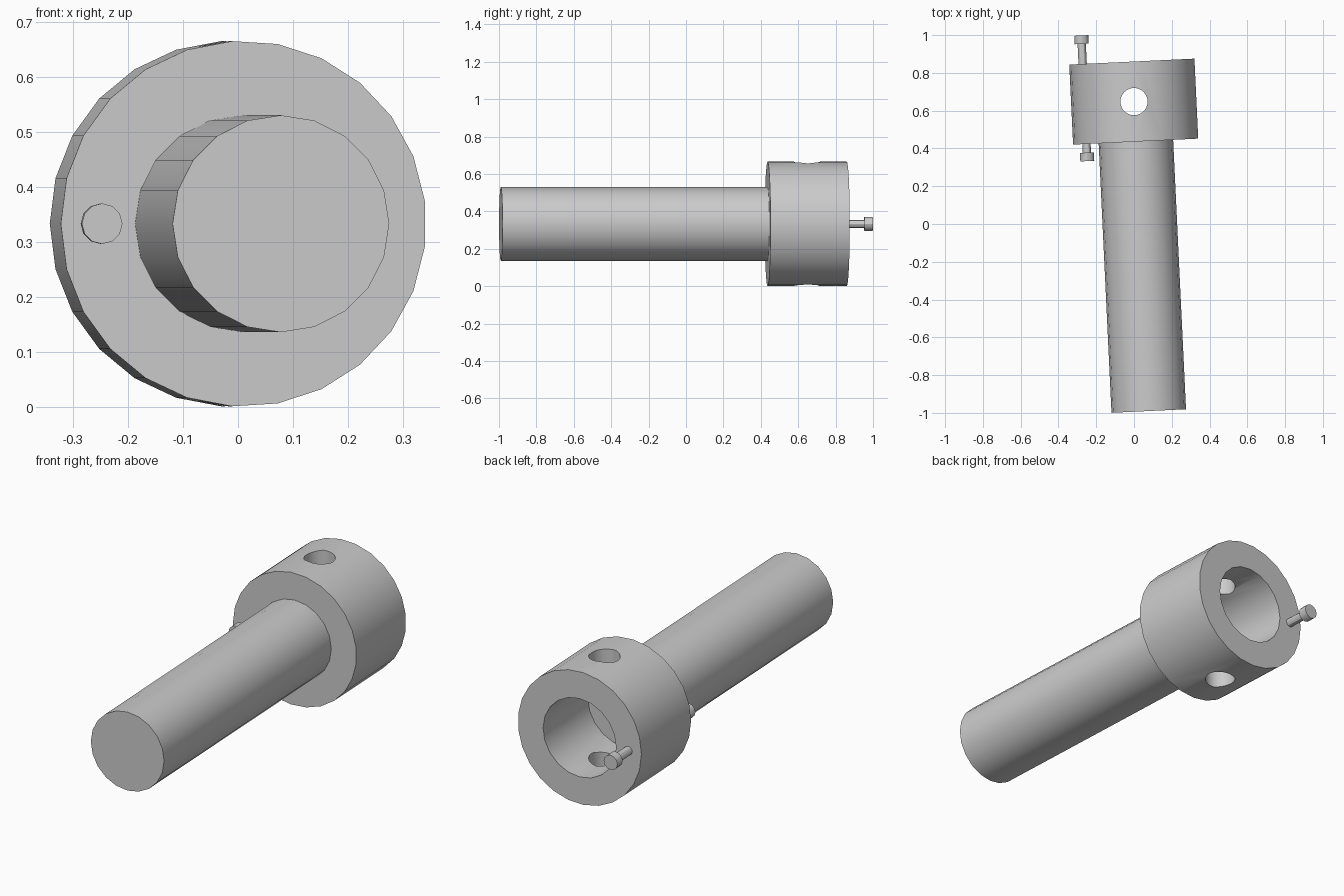
import bpy
import math
from mathutils import Matrix, Vector

cube = bpy.data.objects.get("Cube")
if cube:
    bpy.data.objects.remove(cube, do_unlink=True)

# Everything is laid out along a slightly turned axis through the collar centre
FRAME = Matrix.Translation((0, 0.648, 0.333)) @ Matrix.Rotation(math.radians(2.73), 4, "Z")

steel = bpy.data.materials.new("plain grey")
grey = (0.6, 0.6, 0.6, 1)
steel.diffuse_color = grey
steel.use_nodes = True
steel.node_tree.nodes["Principled BSDF"].inputs["Base Color"].default_value = grey


def rod(name, radius, start, end, sides, x=0.0):
    """Cylinder along the turned axis, with one corner pointing to the model's right."""
    bpy.ops.mesh.primitive_cylinder_add(vertices=sides, radius=radius, depth=end - start)
    obj = bpy.context.object
    obj.name = name
    lay_down = Matrix.Rotation(math.radians(-90), 4, "X") @ Matrix.Rotation(math.radians(90), 4, "Z")
    obj.matrix_world = FRAME @ Matrix.Translation((x, (start + end) / 2, 0)) @ lay_down
    obj.data.materials.append(steel)
    return obj


def smooth(obj):
    bpy.ops.object.select_all(action="DESELECT")
    obj.select_set(True)
    bpy.context.view_layer.objects.active = obj
    bpy.ops.object.shade_smooth_by_angle(angle=math.radians(30))


def cut(target, cutter):
    mod = target.modifiers.new("cut", "BOOLEAN")
    mod.operation = "DIFFERENCE"
    mod.solver = "EXACT"
    mod.object = cutter
    bpy.context.view_layer.objects.active = target
    bpy.ops.object.modifier_apply(modifier=mod.name)
    bpy.data.objects.remove(cutter, do_unlink=True)


# Collar with a bore along its axis and a vertical cross hole
collar = rod("collar", 0.333, -0.212, 0.212, 25)
cut(collar, rod("bore_cutter", 0.197, -0.4, 0.4, 20))
bpy.ops.mesh.primitive_cylinder_add(vertices=32, radius=0.072, depth=1, location=FRAME.translation)
cross_cutter = bpy.context.object
cross_cutter.data.materials.append(steel)
cut(collar, cross_cutter)
smooth(collar)

# Solid shaft seated in the front of the bore
smooth(rod("shaft", 0.1975, -1.64, -0.17, 20))

# Thin pin through the collar wall with a head at each end
PIN_X = -0.262
smooth(rod("pin", 0.022, -0.29, 0.35, 12, PIN_X))
smooth(rod("pin_front_head", 0.037, -0.303, -0.258, 12, PIN_X))
smooth(rod("pin_back_head", 0.037, 0.318, 0.363, 12, PIN_X))
